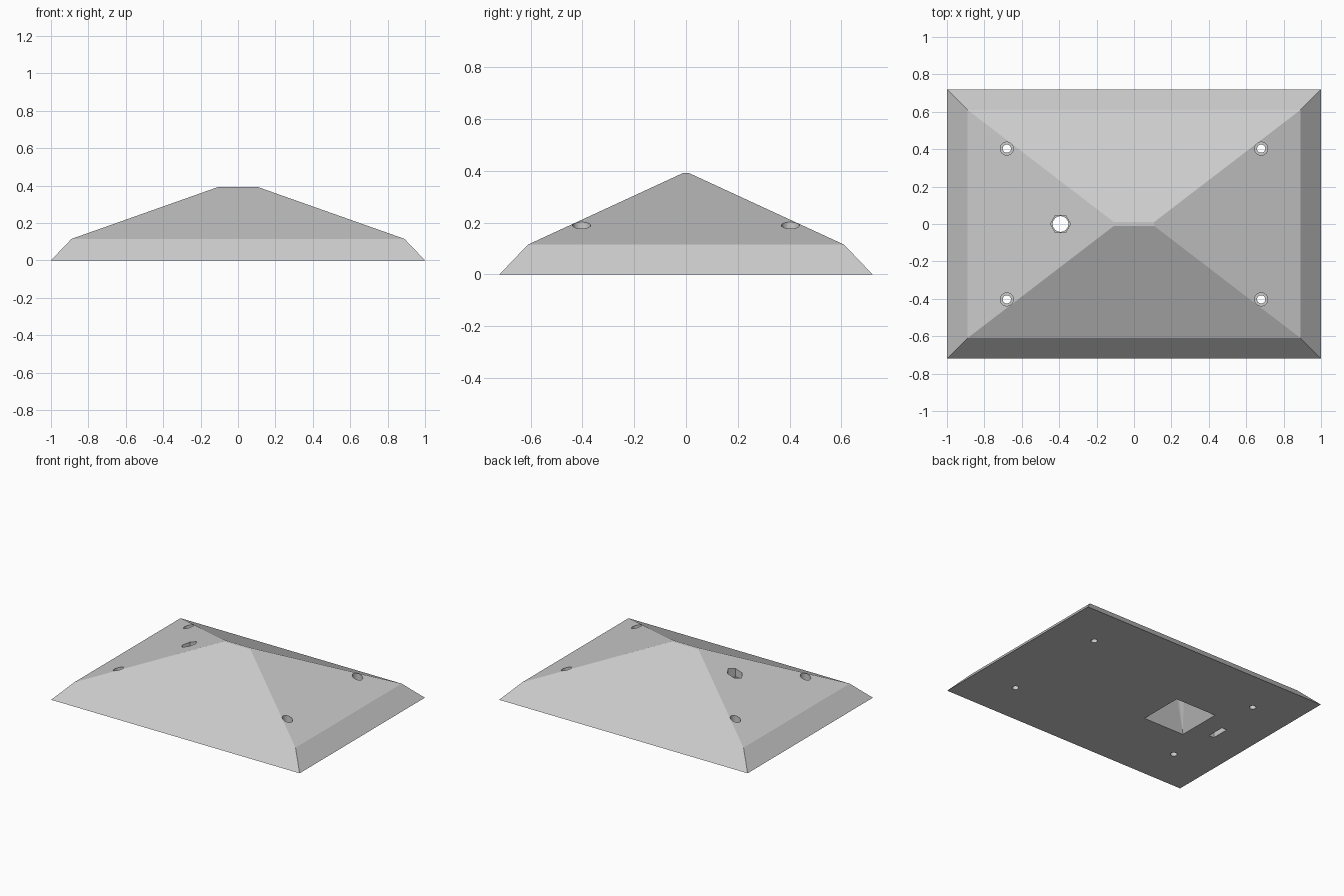
import bpy, bmesh
from math import cos, sin, tau

cube = bpy.data.objects.get("Cube")
if cube:
    bpy.data.objects.remove(cube)

grey = bpy.data.materials.new("light_grey")
grey.use_nodes = True
colour = (0.6, 0.6, 0.6, 1)
grey.diffuse_color = colour
grey.node_tree.nodes["Principled BSDF"].inputs["Base Color"].default_value = colour


def rect(hx, hy, z, x=0, y=0):
    return [(x + sx * hx, y + sy * hy, z) for sx in (-1, 1) for sy in (-1, 1)]


def ring(r, z, x, y, sides=32):
    return [(x + r * cos(tau * i / sides), y + r * sin(tau * i / sides), z)
            for i in range(sides)]


def hull(name, points):
    """Convex solid wrapped around a few outlines."""
    bm = bmesh.new()
    for p in points:
        bm.verts.new(p)
    bmesh.ops.convex_hull(bm, input=bm.verts[:])
    bmesh.ops.dissolve_limit(bm, angle_limit=0.002, verts=bm.verts[:], edges=bm.edges[:])
    bmesh.ops.recalc_face_normals(bm, faces=bm.faces[:])
    mesh = bpy.data.meshes.new(name)
    bm.to_mesh(mesh)
    bm.free()
    mesh.materials.append(grey)
    obj = bpy.data.objects.new(name, mesh)
    bpy.context.collection.objects.link(obj)
    return obj


def cut(target, points):
    cutter = hull("cutter", points)
    cutter.hide_render = True
    mod = target.modifiers.new("cut", "BOOLEAN")
    mod.operation = "DIFFERENCE"
    mod.solver = "EXACT"
    mod.object = cutter
    bpy.context.view_layer.objects.active = target
    bpy.ops.object.modifier_apply(modifier=mod.name)
    bpy.data.objects.remove(cutter)


# Hipped body with a steep skirt and a narrow ridge
body = hull("hipped_body", rect(1, 0.72, 0) + rect(0.89, 0.61, 0.115)
            + rect(0.107, 0.01, 0.392))

# Counterbored screw holes in the four corners
for x in (-0.68, 0.68):
    for y in (-0.403, 0.403):
        cut(body, ring(0.022, -0.1, x, y) + ring(0.022, 0.5, x, y))
        cut(body, ring(0.035, 0.1, x, y) + ring(0.035, 0.5, x, y))

# Outlet: square funnel below, round bore, hexagonal seat above
ox = -0.393
cut(body, rect(0.165, 0.165, -0.001, ox) + ring(0.042, 0.22, ox, 0))
cut(body, ring(0.042, 0.1, ox, 0) + ring(0.042, 0.5, ox, 0))
cut(body, ring(0.054, 0.24, ox, 0, 6) + ring(0.054, 0.5, ox, 0, 6))

# Blind slot in the underside
cut(body, rect(0.02, 0.065, -0.05, -0.72) + rect(0.02, 0.065, 0.08, -0.72))
